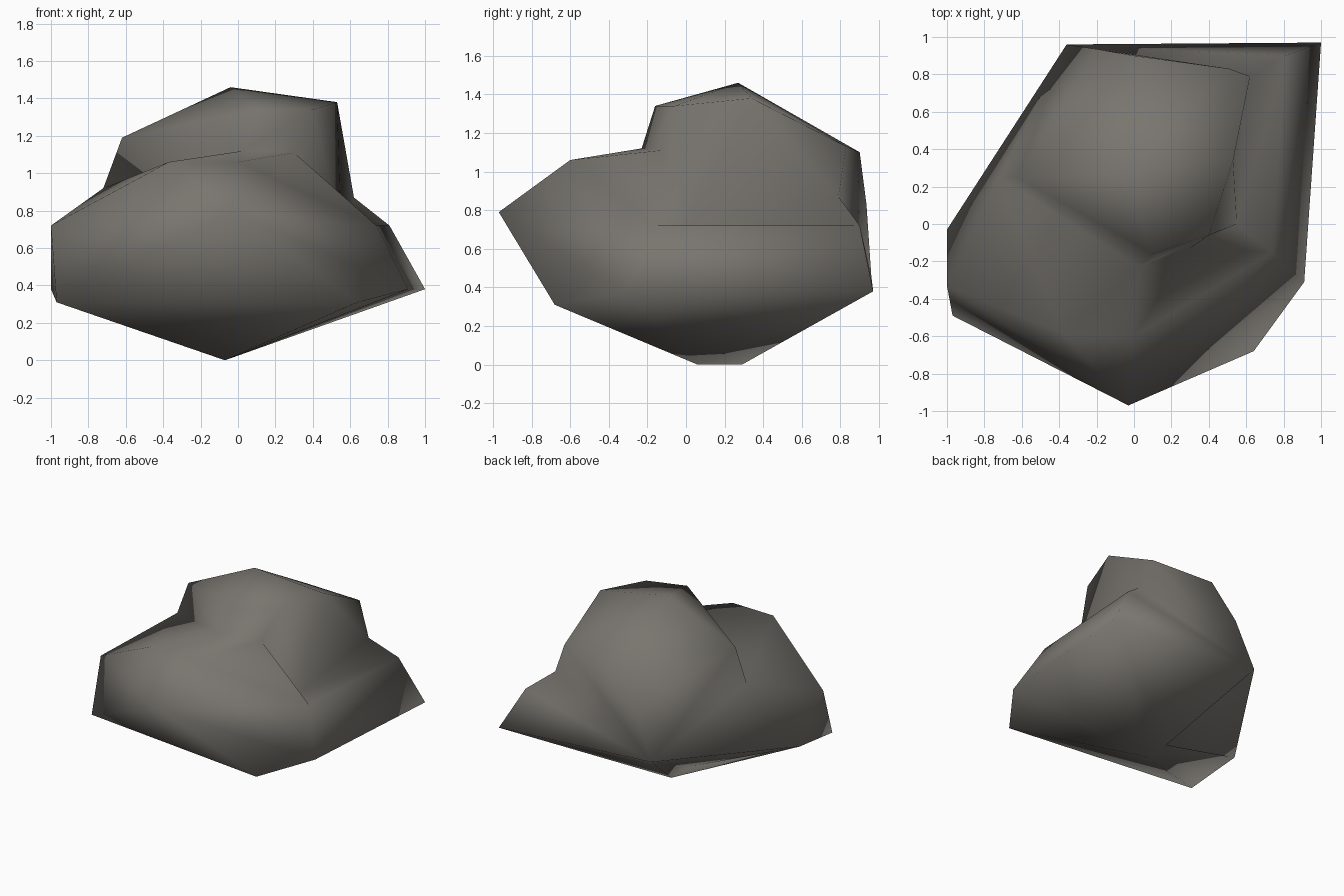
import bpy, bmesh, math
from mathutils import Vector

if "Cube" in bpy.data.objects:
    bpy.data.objects.remove(bpy.data.objects["Cube"])

stone = bpy.data.materials.new("grey stone")
stone.diffuse_color = (0.19, 0.18, 0.16, 1)
stone.use_nodes = True
stone.node_tree.nodes["Principled BSDF"].inputs["Base Color"].default_value = stone.diffuse_color

# corners used more than once
neck, notch, back = (0.3, -0.13, 1.11), (0.62, 0.79, 0.87), (-0.36, 0.96, 0.46)
keel_a, keel_b, left_rim = (-0.07, 0.06, 0), (-0.07, 0.29, 0), (-1, -0.03, 0.38)
ridge_a, ridge_b = (0.74, -0.15, 0.72), (0.81, 0.9, 0.72)
top_a, top_b = (0.4, -0.06, 1.34), (0.53, 0.34, 1.38)

# waist ring shared by both lumps
waist = [(-0.72, 0.25, 0.92), (0.03, -0.23, 1.12), neck, notch, back]

# wide lower lump
base = [
    keel_a, keel_b,
    (1, 0.97, 0.38), (0.91, -0.31, 0.38), (0.64, -0.68, 0.31),     # lower rim
    (-0.97, -0.49, 0.31), left_rim,
    (-0.03, -0.97, 0.79), (-1, -0.33, 0.72),                       # upper rim
    ridge_a, ridge_b,
    (-0.37, -0.59, 1.06), (0.0, -0.6, 1.06)]                       # front shelf

# upper lump
crown = [
    (-0.04, 0.27, 1.46), top_b, (0.1, -0.16, 1.34), top_a,
    (-0.62, 0.25, 1.19), (0, 0.9, 1.10), (0.51, 0.83, 1.13),
    (-0.2, 0.935, 0.83)]


def add_hull(bm, pts):
    """Convex hull of a lump, left open where it meets the other one."""
    verts = [bm.verts.new(p) for p in pts + waist]
    ring = set(verts[len(pts):])
    bmesh.ops.convex_hull(bm, input=verts)
    inner = [f for f in bm.faces if all(v in ring for v in f.verts)]
    bmesh.ops.delete(bm, geom=inner, context='FACES_ONLY')


def dent(bm, loop, centre):
    """Replace the faces inside a loop of corners by a fan round a centre."""
    def find(p):
        near = min(bm.verts, key=lambda v: (v.co - Vector(p)).length)
        return near if (near.co - Vector(p)).length < 0.005 else bm.verts.new(p)
    ring = [find(p) for p in loop]
    mid = find(centre)
    old = [f for f in bm.faces if all(v in ring for v in f.verts)]
    bmesh.ops.delete(bm, geom=old, context='FACES')
    for a, b in zip(ring, ring[1:] + ring[:1]):
        if mid not in (a, b):
            bm.faces.new((a, b, mid))


# join the two lumps at the waist into one stone
bm = bmesh.new()
add_hull(bm, base)
add_hull(bm, crown)
bmesh.ops.remove_doubles(bm, verts=bm.verts, dist=0.001)
bmesh.ops.delete(bm, geom=[v for v in bm.verts if not v.link_faces], context='VERTS')
bmesh.ops.triangulate(bm, faces=bm.faces)

# hollow on the right shoulder and under the left side
dent(bm, [top_a, top_b, notch, ridge_b, ridge_a, neck], (0.55, 0.0, 0.71))
dent(bm, [keel_a, keel_b, back, left_rim], keel_a)

loose = [e for e in bm.edges if not e.link_faces]
bmesh.ops.delete(bm, geom=loose, context='EDGES')
bmesh.ops.holes_fill(bm, edges=[e for e in bm.edges if e.is_boundary], sides=0)
bmesh.ops.recalc_face_normals(bm, faces=bm.faces)
for f in bm.faces:
    f.smooth = True
me = bpy.data.meshes.new("rock")
bm.to_mesh(me)
bm.free()
me.materials.append(stone)
rock = bpy.data.objects.new("rock", me)
bpy.context.collection.objects.link(rock)
